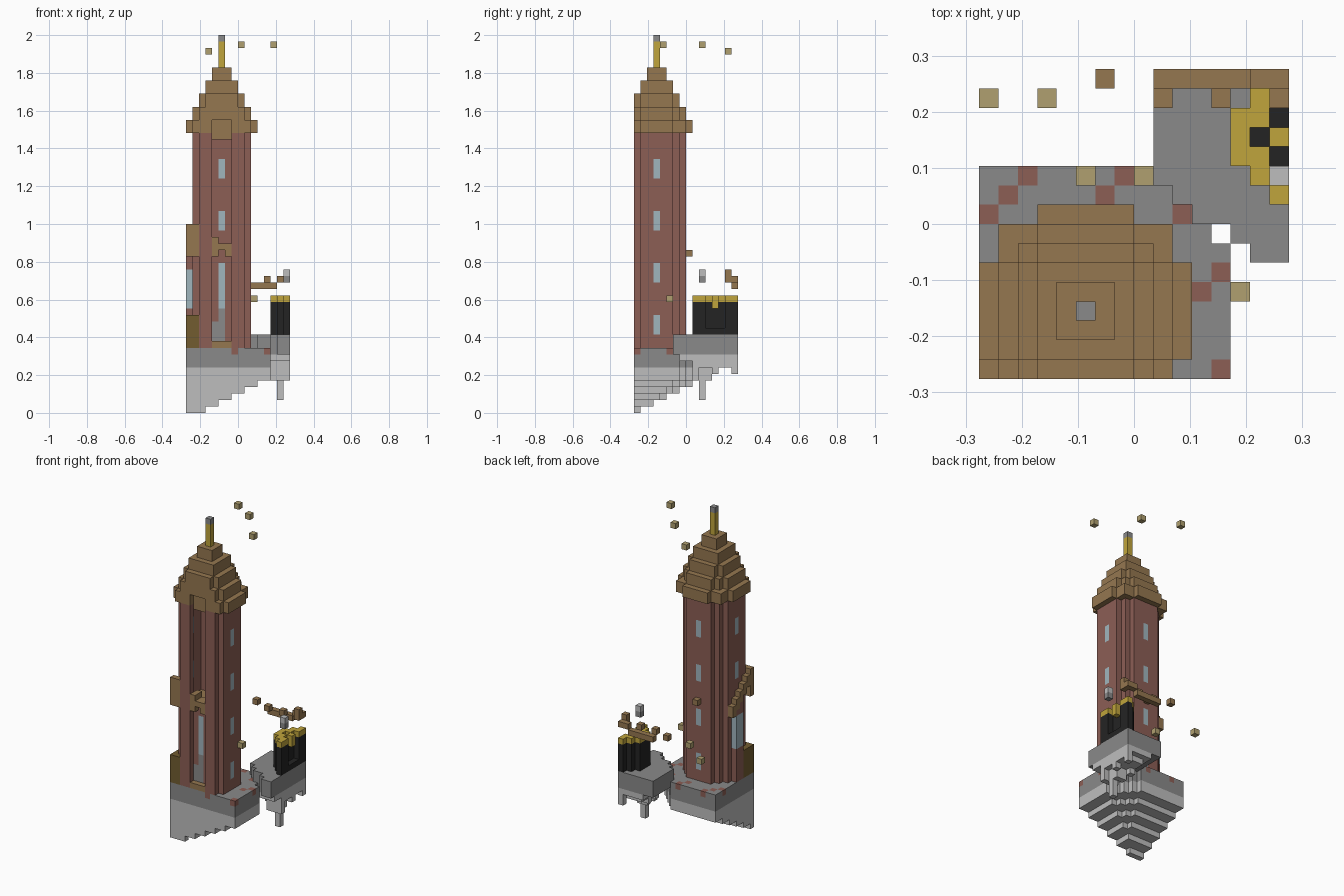
import bpy
import bmesh

cube = bpy.data.objects.get("Cube")
if cube:
    bpy.data.objects.remove(cube, do_unlink=True)

UNIT = 2 / 58      # edge of one block
CX, CY = 5, 3      # tower axis, in blocks

COLOURS = {
    "red_brick": "8c5e55", "dark_stone": "8a8a8a", "light_stone": "bebebe",
    "brown_wood": "957750", "olive_wood": "725c30", "gold": "c0a53c",
    "black": "242424", "glass_blue": "a0b6be", "tan": "b0a070",
}


def linear(c):
    return c / 12.92 if c <= 0.04045 else ((c + 0.055) / 1.055) ** 2.4


materials = {}
for name, code in COLOURS.items():
    rgb = [linear(int(code[n:n + 2], 16) / 255) for n in (0, 2, 4)]
    mat = bpy.data.materials.new(name)
    mat.use_nodes = True
    mat.diffuse_color = (*rgb, 1)
    bsdf = mat.node_tree.nodes["Principled BSDF"]
    bsdf.inputs["Base Color"].default_value = (*rgb, 1)
    bsdf.inputs["Roughness"].default_value = 0.9
    materials[name] = mat

cells = {}


def fill(part, colour, x, y, z):
    """Fill half-open block ranges; a later fill replaces an earlier one."""
    for i in range(*x):
        for j in range(*y):
            for k in range(*z):
                cells[i, j, k] = (part, colour)


def block(part, colour, i, j, k):
    cells[i, j, k] = (part, colour)


def disc(part, colour, r, z):
    """Blocky disc round the tower axis, cut off by the front plane."""
    for dx in range(-r, r + 1):
        for dy in range(-r, r + 1):
            if dx * dx + dy * dy <= r * r + r + 2 and CY + dy >= 0:
                i, j = CX + dx, CY + dy
                fill(part, colour, (i, i + 1), (j, j + 1), z)


# Main rock: terraces growing from the front corner
def rock_layer(colour, width, depth, z):
    cut = max(0, (depth - 3) // 2)
    for j in range(depth):
        end = width - max(0, j - (depth - 1 - cut))
        fill("main_rock", colour, (0, end), (j, j + 1), z)


for k in range(5):
    rock_layer("light_stone", 3 + 2 * k, 1 + 2 * k, (k, k + 1))
rock_layer("light_stone", 13, 11, (5, 7))
rock_layer("dark_stone", 13, 11, (7, 10))
for i, j in [(0, 8), (1, 9), (2, 10), (6, 9), (7, 10), (10, 8),
             (12, 5), (11, 4), (12, 0), (7, 0)]:
    block("fallen_bricks", "red_brick", i, j, 9)

# Small rock with hanging spikes
for j, start in zip(range(6, 16), (14, 13, 11, 10, 9, 9, 9, 9, 9, 9)):
    fill("small_rock", "dark_stone", (start, 16), (j, j + 1), (9, 12))
fill("small_rock", "light_stone", (11, 16), (9, 16), (8, 9))
fill("small_rock", "light_stone", (13, 16), (7, 9), (8, 9))
fill("small_rock", "light_stone", (12, 16), (9, 15), (7, 8))
for i, j, low in [(14, 10, 2), (13, 9, 5), (14, 9, 5), (15, 9, 5), (13, 11, 5),
                  (14, 11, 5), (12, 12, 6), (15, 12, 6), (15, 15, 6), (12, 10, 6)]:
    fill("rock_spikes", "light_stone", (i, i + 1), (j, j + 1), (low, 8))

# Tower walls: a ring that stays open at the front
WALL = (10, 43)
for left, right in [((2, 4), (7, 9))]:
    for side in (left, right):
        fill("tower_wall", "red_brick", side, (0, 1), WALL)
        fill("tower_wall", "red_brick", side, (6, 7), WALL)
for x in ((1, 2), (9, 10)):
    fill("tower_wall", "red_brick", x, (1, 6), WALL)
fill("tower_wall", "red_brick", (3, 8), (7, 8), WALL)

# Slim windows on three sides
for k in (12, 20, 28, 36):
    for i, j in ((1, 3), (9, 3), (5, 7)):
        fill("tower_windows", "glass_blue", (i, i + 1), (j, j + 1), (k, k + 3))

# Lower front infill, its window and door, and the wooden floor above
fill("front_infill", "red_brick", (4, 7), (1, 2), (10, 25))
fill("front_window", "glass_blue", (5, 6), (1, 2), (16, 23))
fill("front_door", "dark_stone", (4, 6), (1, 2), (11, 14))
fill("front_door", "dark_stone", (5, 6), (1, 2), (14, 16))
fill("door_sill", "brown_wood", (4, 7), (0, 2), (10, 11))
fill("upper_floor", "brown_wood", (2, 9), (2, 6), (24, 25))
fill("upper_floor", "brown_wood", (4, 7), (0, 2), (25, 26))
for i in (4, 6):
    fill("upper_floor", "brown_wood", (i, i + 1), (0, 2), (24, 25))
fill("upper_floor", "brown_wood", (4, 5), (0, 2), (26, 27))

# Stepped roof with a front arch, and its finial
for n in range(5):
    disc("roof", "brown_wood", 5 - n, (43 + 2 * n, 45 + 2 * n))
for i in range(4, 7):
    for k in (43, 44):
        del cells[i, 0, k]
fill("arch_ceiling", "brown_wood", (4, 7), (1, 7), (42, 43))
fill("finial", "gold", (5, 6), (3, 4), (53, 57))
block("finial", "dark_stone", 5, 3, 57)

# Side annex: wooden base, glazed wall and sloping roof
fill("annex_base", "olive_wood", (0, 1), (0, 3), (10, 15))
fill("annex_base", "olive_wood", (1, 2), (0, 1), (10, 15))
fill("annex_wall", "red_brick", (0, 1), (3, 5), (10, 24))
fill("annex_window", "glass_blue", (0, 1), (3, 5), (16, 22))
for j in range(6):
    top = 29 - j
    fill("annex_roof", "brown_wood", (0, 1), (j, j + 1), (top - 2, top))
fill("annex_roof", "brown_wood", (0, 2), (0, 1), (24, 29))

# Round black vessel with a gold rim, cut by the side plane
for i, y in ((13, (11, 14)), (14, (10, 15)), (15, (9, 16))):
    fill("vessel", "black", (i, i + 1), y, (12, 17))
    fill("vessel_rim", "gold", (i, i + 1), y, (17, 18))
for j in (11, 13):
    for k in range(13, 18):
        del cells[15, j, k]
for k in range(13, 16):
    del cells[15, 12, k]
block("vessel_rim", "gold", 15, 12, 16)
del cells[14, 12, 17]

# Floating beam, rubble and crumbs
fill("broken_beam", "brown_wood", (9, 14), (15, 16), (19, 20))
fill("broken_beam", "brown_wood", (14, 16), (15, 16), (20, 21))
for i, j, k in [(9, 14, 20), (12, 14, 20), (15, 14, 20), (15, 14, 21)]:
    block("broken_beam", "brown_wood", i, j, k)
block("floating_stone", "dark_stone", 15, 10, 20)
block("floating_stone", "light_stone", 15, 10, 21)
for i, j, k in [(6, 15, 20), (5, 8, 24)]:
    block("wood_chips", "brown_wood", i, j, k)
for i, j, k in [(0, 14, 17), (5, 10, 17), (10, 5, 17),
                (3, 14, 55), (8, 10, 56), (13, 4, 56)]:
    block("floating_crumbs", "tan", i, j, k)


# Turn every part into a mesh of its exposed block faces
def build(part):
    bm = bmesh.new()
    verts, slots = {}, []

    def vert(p):
        if p not in verts:
            verts[p] = bm.verts.new(((p[0] - 8) * UNIT, (p[1] - 8) * UNIT, p[2] * UNIT))
        return verts[p]

    for cell, (owner, colour) in cells.items():
        if owner != part:
            continue
        if colour not in slots:
            slots.append(colour)
        for axis in range(3):
            u, v = (axis + 1) % 3, (axis + 2) % 3
            for side in (0, 1):
                near = list(cell)
                near[axis] += 2 * side - 1
                if tuple(near) in cells:
                    continue
                loop = []
                for a, b in ((0, 0), (1, 0), (1, 1), (0, 1)):
                    p = list(cell)
                    p[axis] += side
                    p[u] += a
                    p[v] += b
                    loop.append(vert(tuple(p)))
                face = bm.faces.new(loop if side else loop[::-1])
                face.material_index = slots.index(colour)
    mesh = bpy.data.meshes.new(part)
    bm.to_mesh(mesh)
    bm.free()
    for colour in slots:
        mesh.materials.append(materials[colour])
    bpy.context.collection.objects.link(bpy.data.objects.new(part, mesh))


for part in dict.fromkeys(owner for owner, _ in cells.values()):
    build(part)
